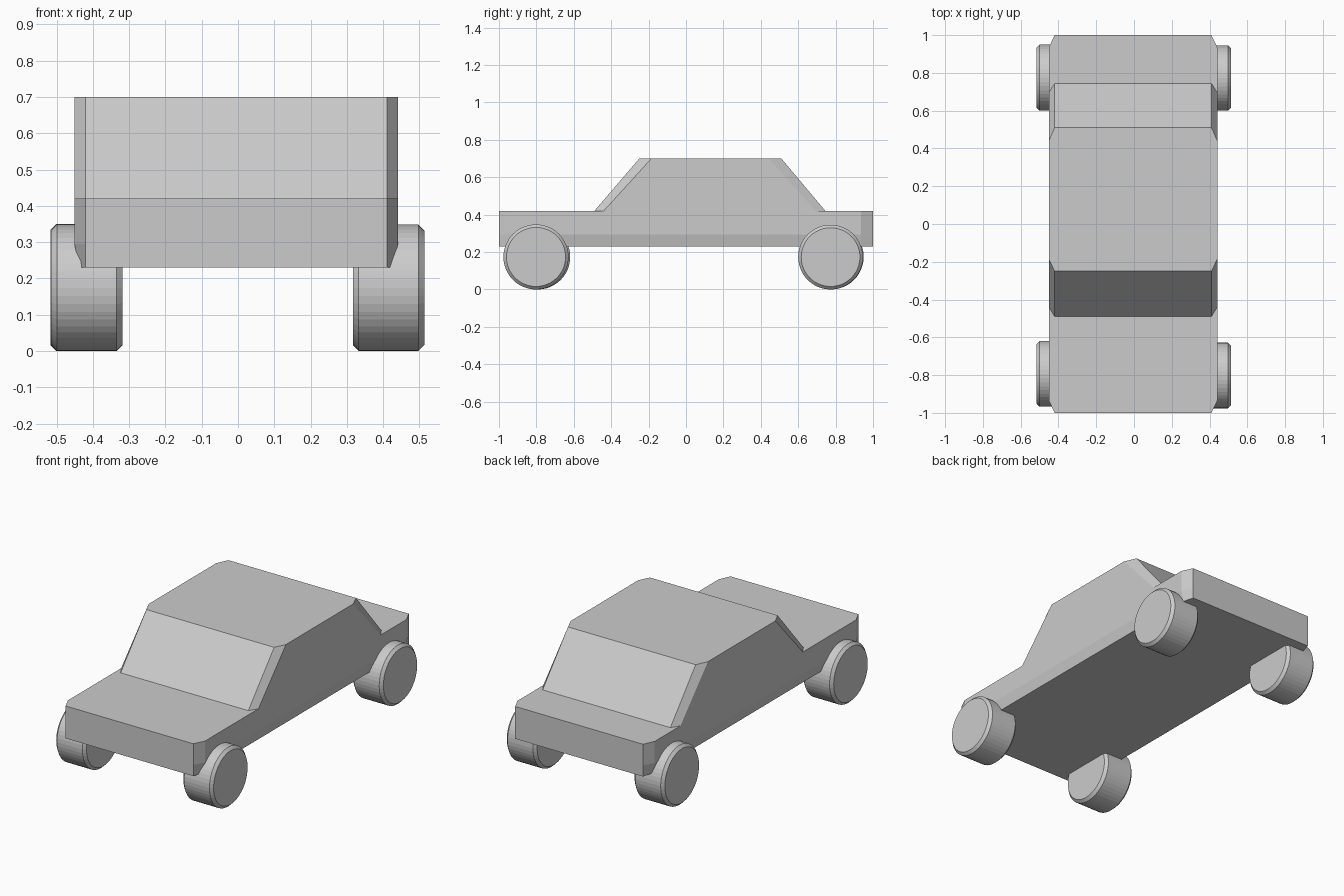
import bpy, bmesh, math
from mathutils import Matrix

if "Cube" in bpy.data.objects:
    bpy.data.objects.remove(bpy.data.objects["Cube"])


def make_object(name, bm):
    bmesh.ops.recalc_face_normals(bm, faces=bm.faces[:])
    mesh = bpy.data.meshes.new(name)
    bm.to_mesh(mesh)
    bm.free()
    obj = bpy.data.objects.new(name, mesh)
    bpy.context.collection.objects.link(obj)
    return obj


# Body: full side profile in the middle, pulled-in profile on both flanks
BOTTOM, SILL, DECK, ROOF = 0.23, 0.295, 0.42, 0.70
CENTRE, INNER, OUTER, SILL_IN = -0.005, 0.415, 0.446, 0.432
inner = [(-1, BOTTOM), (-1, SILL), (-1, DECK), (-0.49, DECK), (-0.25, ROOF),
         (0.51, ROOF), (0.745, DECK), (1, DECK), (1, SILL), (1, BOTTOM)]
outer = [(-0.935, BOTTOM), (-0.935, SILL), (-0.935, DECK), (-0.44, DECK), (-0.185, ROOF),
         (0.44, ROOF), (0.695, DECK), (0.935, DECK), (0.935, SILL), (0.935, BOTTOM)]
bm = bmesh.new()


def section(points, side, half_width):
    return [bm.verts.new((CENTRE + side * (SILL_IN if half_width == OUTER and z == BOTTOM
                                           else half_width), y, z)) for y, z in points]


rings = [section(outer, -1, OUTER), section(inner, -1, INNER),
         section(inner, 1, INNER), section(outer, 1, OUTER)]
n = len(inner)
for a, b in zip(rings, rings[1:]):
    for i in range(n):
        j = (i + 1) % n
        bm.faces.new((a[i], a[j], b[j], b[i]))
for ring in (rings[0], rings[-1]):
    bm.faces.new(ring[1:9])                               # upper flank
    bm.faces.new((ring[0], ring[1], ring[8], ring[9]))    # tapered sill
make_object("car_body", bm)


# Wheels: cylinders with chamfered rims
def wheel(name, x, y, radius):
    bm = bmesh.new()
    bmesh.ops.create_cone(bm, cap_ends=True, segments=48, radius1=radius,
                          radius2=radius, depth=0.197,
                          matrix=Matrix.Translation((x, y, radius))
                          @ Matrix.Rotation(math.pi / 2, 4, 'Y'))
    rims = [e for e in bm.edges if any(len(f.verts) > 4 for f in e.link_faces)]
    bmesh.ops.bevel(bm, geom=rims, offset=0.016, segments=1, affect='EDGES')
    make_object(name, bm)


wheel("front_left_wheel", -0.417, -0.793, 0.174)
wheel("front_right_wheel", 0.415, -0.802, 0.174)
wheel("rear_left_wheel", -0.418, 0.775, 0.175)
wheel("rear_right_wheel", 0.415, 0.773, 0.173)
